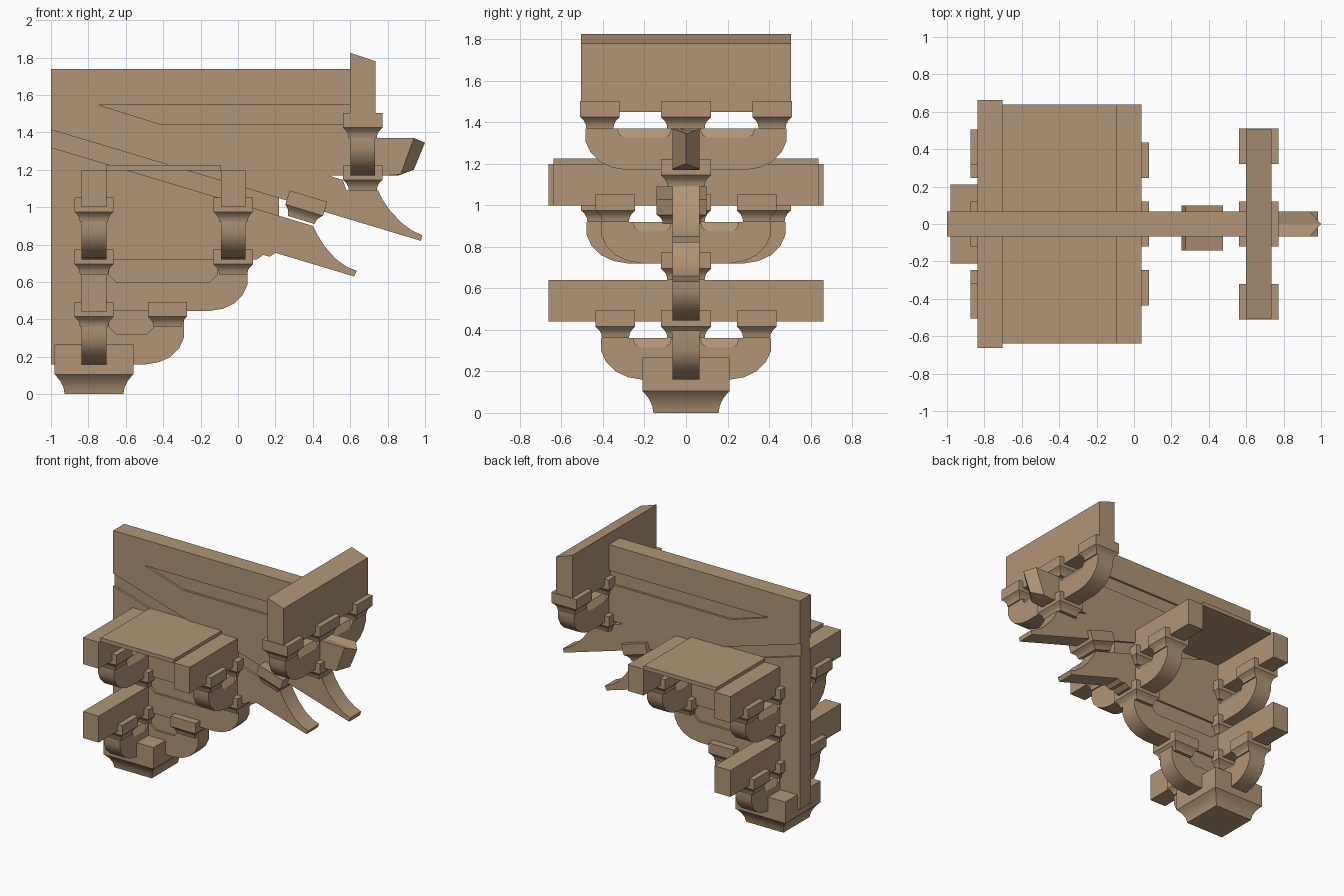
import bpy, bmesh, math
from mathutils import Matrix

cube = bpy.data.objects.get("Cube")
if cube:
    bpy.data.objects.remove(cube, do_unlink=True)

wood = bpy.data.materials.new("warm_wood")
wood.use_nodes = True
COLOR = (0.44, 0.30, 0.18, 1)
wood.diffuse_color = COLOR
wood.node_tree.nodes["Principled BSDF"].inputs["Base Color"].default_value = COLOR

T = 0.066                     # half thickness of every timber
REAR, MID, FRONT = -0.77, -0.025, 0.667   # stations of the cross arms


def finish(name, bm):
    bmesh.ops.recalc_face_normals(bm, faces=bm.faces)
    mesh = bpy.data.meshes.new(name)
    bm.to_mesh(mesh)
    bm.free()
    mesh.materials.append(wood)
    obj = bpy.data.objects.new(name, mesh)
    bpy.context.collection.objects.link(obj)
    return obj


def smooth(obj):
    bpy.ops.object.select_all(action='DESELECT')
    obj.select_set(True)
    bpy.context.view_layer.objects.active = obj
    bpy.ops.object.shade_smooth_by_angle(angle=math.radians(32))
    return obj


def loft(name, rings):
    """Skin matching closed rings of points and cap both ends."""
    bm = bmesh.new()
    rows = [[bm.verts.new(p) for p in ring] for ring in rings]
    n = len(rows[0])
    for a, b in zip(rows, rows[1:]):
        for i in range(n):
            bm.faces.new((a[i], a[(i + 1) % n], b[(i + 1) % n], b[i]))
    bm.faces.new(rows[0])
    bm.faces.new(rows[-1])
    return finish(name, bm)


def prism(name, profile, axis, lo, hi):
    if axis == 'y':
        return loft(name, [[(p, d, q) for p, q in profile] for d in (lo, hi)])
    return loft(name, [[(d, p, q) for p, q in profile] for d in (lo, hi)])


def box(name, x0, x1, y0, y1, z0, z1):
    return prism(name, [(x0, z0), (x1, z0), (x1, z1), (x0, z1)], 'y', y0, y1)


def stepped_block(name, x, y, z, hx, hy, steps):
    """Square block with a flared foot; steps are (height, inset)."""
    rings = []
    for h, inset in steps:
        a, b = hx - inset, hy - inset
        rings.append([(x + i * a, y + j * b, z + h)
                      for i, j in ((-1, -1), (1, -1), (1, 1), (-1, 1))])
    return smooth(loft(name, rings))


SMALL = [(0, .03), (.02, .027), (.037, .018), (.05, .005), (.055, 0), (.133, 0)]
LARGE = [(0, .053), (.035, .047), (.07, .03), (.095, .01), (.105, 0), (.267, 0)]


def arm_end(r, z):
    """Rounded lower corner of a bracket arm reaching r with its bottom at z."""
    return [(r + a, z + b) for a, b in
            ((-.2, 0), (-.13, .012), (-.07, .04), (-.025, .085), (0, .14))]


def cross_arm(name, x, z0, reach):
    """Bracket arm along y with scalloped top edges and three bearing blocks."""
    z1 = z0 + .2
    s = reach - .155
    half = arm_end(reach, z0) + [(reach, z1), (s, z1), (s - .01, z1 - .03),
                                 (s - .035, z1 - .045), (.11, z1 - .045),
                                 (.08, z1 - .03), (.07, z1)]
    profile = half + [(-y, z) for y, z in reversed(half)]
    smooth(prism(name, profile, 'x', x - T, x + T))
    ridge = [(x - T, z1 - .046), (x + T, z1 - .046), (x + .035, z1), (x - .035, z1)]
    prism(name + "_ridge", ridge, 'y', -s, s)
    stepped_block(name + "_center_block", x, 0, z1, .105, .12, SMALL)
    for side, label in ((1, "left"), (-1, "right")):
        stepped_block(f"{name}_{label}_block", x, side * (reach - .07), z1,
                      .105, .095, SMALL)


# Central wall of stacked timbers with two slanting beaks
wall = [(-1, .16)] + arm_end(-.29, .16) + [(-.29, .445)] + arm_end(.05, .445) + [
    (.05, .72), (.1, .72), (.135, .745), (.17, .735), (.2, .756),
    (.62, .63), (.635, .66), (.58, .682), (.52, .725), (.46, .795), (.42, .86), (.4, .9),
    (.22, .954), (.22, 1.048),
    (.978, .82), (.985, .85), (.93, .875), (.87, .92), (.81, .985), (.77, 1.045), (.75, 1.09),
    (.58, 1.09), (.56, 1.146), (.48, 1.17), (.6, 1.17), (.6, 1.74), (-1, 1.74)]
wall_obj = prism("central_wall", wall, 'y', -T, T)

# Shallow joints and scallops cut into both faces of the wall
grooves = [
    [(-1.1, 1.35), (.3, .93), (.3, 1.024), (-1.1, 1.444)],
    [(-.74, 1.545), (-.42, 1.445), (.61, 1.445), (.61, 1.545)],
    [(-.69, .36), (-.65, .32), (-.49, .32), (-.45, .36), (-.45, .445), (-.69, .445)],
    [(-.69, .64), (-.65, .6), (-.15, .6), (-.11, .64), (-.11, .72), (-.69, .72)],
]
for groove in grooves:
    for lo, hi in ((T - .016, .2), (-.2, .016 - T)):
        cutter = prism("groove_cutter", groove, 'y', lo, hi)
        cutter.hide_render = True
        mod = wall_obj.modifiers.new("groove", 'BOOLEAN')
        mod.operation = 'DIFFERENCE'
        mod.solver = 'EXACT'
        mod.object = cutter
        bpy.context.view_layer.objects.active = wall_obj
        bpy.ops.object.modifier_apply(modifier=mod.name)
        bpy.data.objects.remove(cutter, do_unlink=True)
smooth(wall_obj)

# Large base block
stepped_block("base_block", REAR, 0, 0, .21, .21, LARGE)

# Bracket arms across the wall
cross_arm("lower_rear_arm", REAR, .16, .41)
cross_arm("upper_rear_arm", REAR, .72, .48)
cross_arm("upper_middle_arm", MID, .72, .41)
cross_arm("front_arm", FRONT, 1.17, .485)

# Blocks carrying the arms along the wall
for name, x, z in (("lower_step_block", -.377, .36), ("middle_rear_block", REAR, .64),
                   ("middle_step_block", MID, .64), ("beak_block", FRONT, 1.09)):
    stepped_block(name, x, 0, z, .105, .12, SMALL)

# Tilted block between the two beaks
tilted = stepped_block("tilted_block", 0, 0, -.066, .105, .12, SMALL)
tilted.data.transform(Matrix.Translation((.357, -.022, .995))
                      @ Matrix.Rotation(math.radians(17), 4, 'Y'))

# Horizontal beams and the ceiling board
box("lower_beam", REAR - T, REAR + T, -.663, .663, .44, .64)
box("rear_beam", REAR - T, REAR + T, -.663, .663, 1.0, 1.2)
box("middle_beam", MID - T, MID + T, -.638, .638, 1.0, 1.2)
box("ceiling_board", REAR + T, MID - T, -.638, .638, 1.195, 1.225)

# Tall front beam with a sloping top
prism("front_beam", [(.6, 1.45), (.735, 1.45), (.735, 1.78), (.6, 1.825)],
      'y', -.505, .505)

# Projecting nose with a pointed ridge
side = [(.6, 1.17), (.8, 1.17), (.87, 1.175), (.94, 1.37), (.6, 1.37)]
ridge = [(.6, 1.17), (.86, 1.17), (.94, 1.2), (1, 1.345), (.6, 1.37)]
loft("nose", [[(x, y, z) for x, z in p]
              for p, y in ((side, -T), (ridge, 0), (side, T))])
